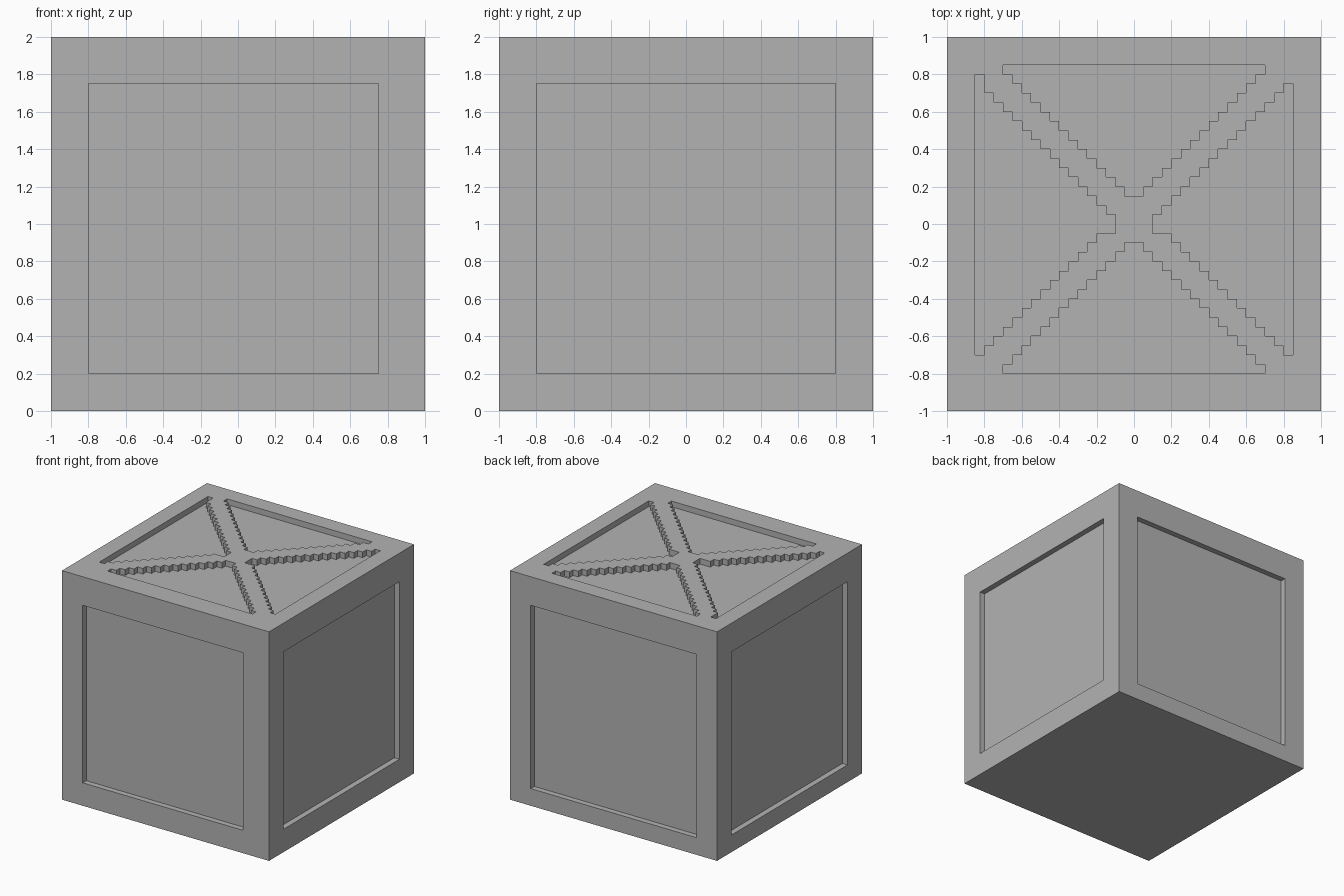
import bpy
import bmesh
from mathutils import Matrix, Vector

STEP = 0.05

cube = bpy.data.objects.get("Cube")
if cube:
    bpy.data.objects.remove(cube, do_unlink=True)

grey = bpy.data.materials.new("plain grey")
grey.use_nodes = True
grey.diffuse_color = (0.45, 0.45, 0.45, 1)
grey.node_tree.nodes["Principled BSDF"].inputs["Base Color"].default_value = (0.45, 0.45, 0.45, 1)


def add_box(bm, low, high):
    low, high = Vector(low), Vector(high)
    size = Matrix.Diagonal((*(high - low), 1))
    bmesh.ops.create_cube(bm, size=1, matrix=Matrix.Translation((low + high) / 2) @ size)


def add_prism(bm, outline, bottom, top):
    face = bm.faces.new([bm.verts.new((x, y, bottom)) for x, y in outline])
    result = bmesh.ops.extrude_face_region(bm, geom=[face])
    moved = [v for v in result["geom"] if isinstance(v, bmesh.types.BMVert)]
    bmesh.ops.translate(bm, verts=moved, vec=(0, 0, top - bottom))


def make_object(name, bm):
    bmesh.ops.recalc_face_normals(bm, faces=bm.faces[:])
    mesh = bpy.data.meshes.new(name)
    bm.to_mesh(mesh)
    bm.free()
    mesh.materials.append(grey)
    obj = bpy.data.objects.new(name, mesh)
    bpy.context.collection.objects.link(obj)
    return obj


def stepped_triangle(start, highs, lows):
    """Staircase outline growing along the first axis, one step per entry."""
    upper, lower = [], []
    for i, (high, low) in enumerate(zip(highs, lows)):
        a, b = start + i * STEP, start + (i + 1) * STEP
        for side, value in ((upper, high), (lower, low)):
            # Skip the corner when two neighbouring steps are level
            if side and abs(side[-1][1] - value) < 1e-6:
                side.pop()
            else:
                side.append((a, value))
            side.append((b, value))
    return upper + lower[::-1]


# Solid crate body
bm = bmesh.new()
add_box(bm, (-1, -1, 0), (1, 1, 2))
crate = make_object("crate", bm)

# Shallow rectangular panels on the four sides
bm = bmesh.new()
add_box(bm, (-0.8, -1.1, 0.2), (0.75, -0.95, 1.75))
add_box(bm, (-0.8, 0.95, 0.15), (0.8, 1.1, 1.75))
add_box(bm, (0.95, -0.8, 0.2), (1.1, 0.8, 1.75))
add_box(bm, (-1.1, -0.8, 0.15), (-0.95, 0.8, 1.75))

# Stepped triangular recesses that leave a cross on the lid
even = [STEP * (i + 1) for i in range(14)]
back = stepped_triangle(0.15, even, [-v for v in even])
front = stepped_triangle(0.10, even, [-v for v in even])
wide = [STEP * (i + 1) for i in range(15)]
lows = [-STEP * max(1, i) for i in range(15)]
right = stepped_triangle(0.10, wide, lows)
left = stepped_triangle(0.10, wide[:-1] + [0.8], lows)
for outline in ([(v, u) for u, v in back], [(v, -u) for u, v in front],
                right, [(-u, v) for u, v in left]):
    add_prism(bm, outline, 1.95, 2.1)
cutter = make_object("recess_cutter", bm)
cutter.hide_render = True

# Cut the recesses, then drop the cutter
cut = crate.modifiers.new("recesses", "BOOLEAN")
cut.operation = "DIFFERENCE"
cut.solver = "EXACT"
cut.object = cutter
bpy.context.view_layer.objects.active = crate
bpy.ops.object.modifier_apply(modifier=cut.name)
bpy.data.objects.remove(cutter, do_unlink=True)
